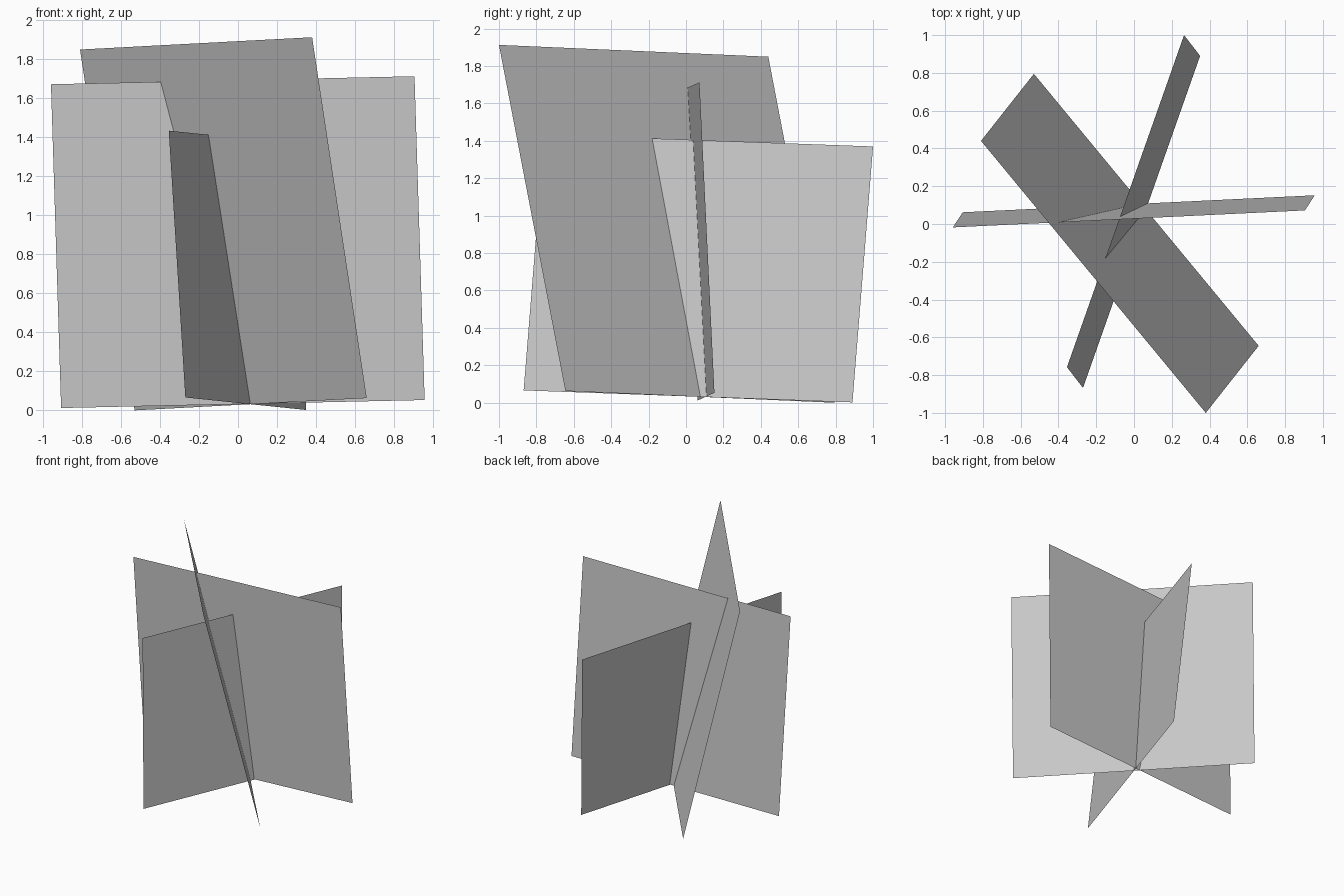
import bpy
from mathutils import Vector

cube = bpy.data.objects.get("Cube")
if cube:
    bpy.data.objects.remove(cube, do_unlink=True)

# Single plain grey
grey = bpy.data.materials.new("plain_grey")
grey.use_nodes = True
color = (0.6, 0.6, 0.6, 1)
grey.diffuse_color = color
grey.node_tree.nodes["Principled BSDF"].inputs["Base Color"].default_value = color


def leaning_card(name, start, end, rise):
    """Flat sheet: a bottom edge from start to end, swept along rise."""
    a, b, up = Vector(start), Vector(end), Vector(rise)
    mesh = bpy.data.meshes.new(name)
    mesh.from_pydata([a, b, b + up, a + up], [], [(0, 1, 2, 3)])
    mesh.materials.append(grey)
    obj = bpy.data.objects.new(name, mesh)
    bpy.context.collection.objects.link(obj)
    return obj


# Three crossing sheets sharing one tilted axis region
leaning_card("tall_diagonal_card", (-0.53, 0.795, 0), (0.66, -0.645, 0.063), (-0.28, -0.355, 1.85))
leaning_card("wide_card", (-0.907, 0.062, 0.012), (0.957, 0.152, 0.053), (-0.052, -0.08, 1.66))
leaning_card("short_card", (-0.27, -0.868, 0.066), (0.35, 0.89, 0.002), (-0.085, 0.11, 1.368))
